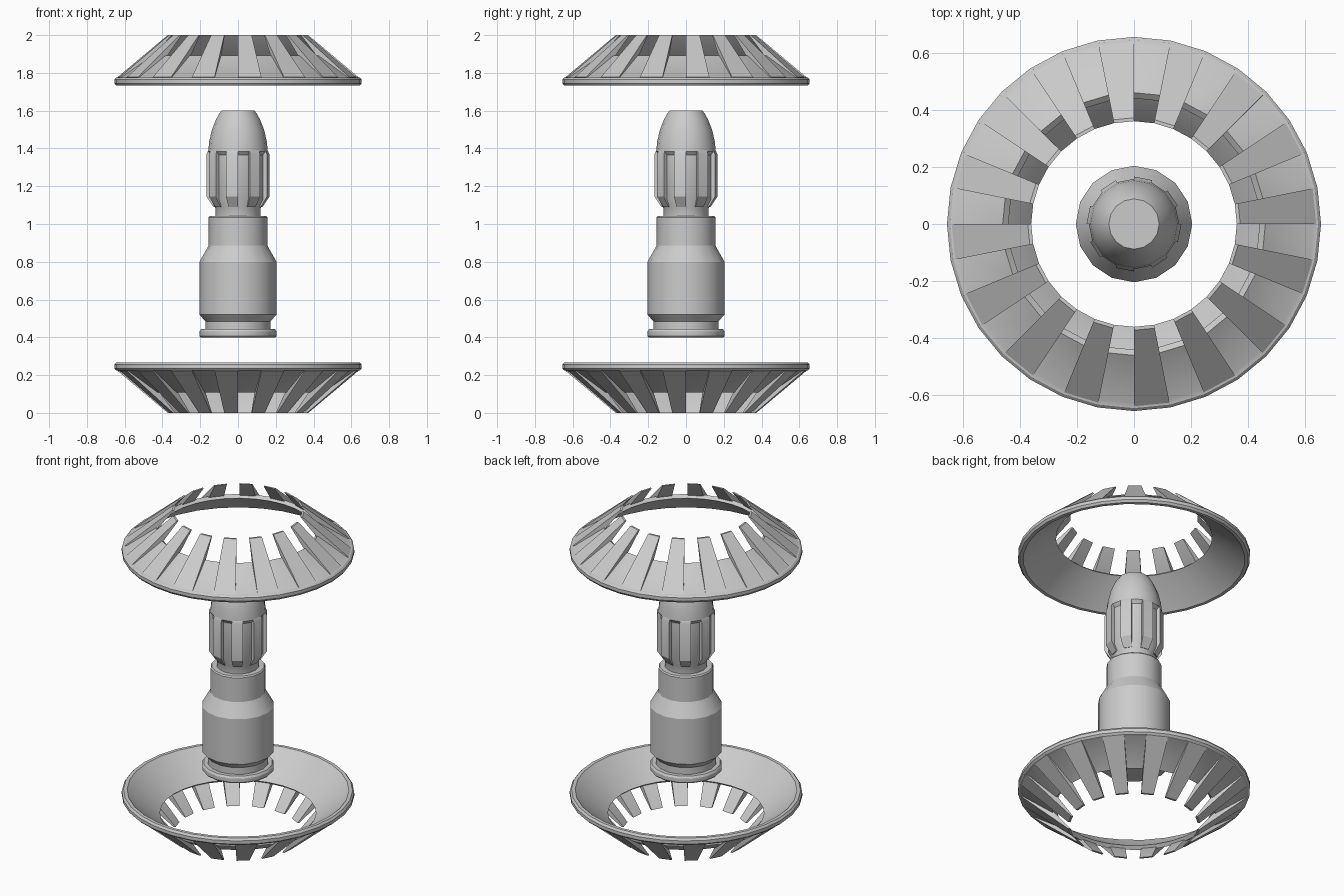
import bpy, bmesh
from math import sin, cos, radians, pi
from mathutils import Matrix

if "Cube" in bpy.data.objects:
    bpy.data.objects.remove(bpy.data.objects["Cube"])


def ring_point(r, z, deg):
    a = radians(deg)
    return (r * cos(a), r * sin(a), z)


def finish(name, bm, flip=False):
    if flip:  # turn over to the upper end of the model
        bm.transform(Matrix.Translation((0, 0, 2)) @ Matrix.Rotation(pi, 4, 'X'))
    bmesh.ops.remove_doubles(bm, verts=bm.verts, dist=1e-5)
    bmesh.ops.recalc_face_normals(bm, faces=bm.faces)
    mesh = bpy.data.meshes.new(name)
    bm.to_mesh(mesh)
    bm.free()
    obj = bpy.data.objects.new(name, mesh)
    bpy.context.collection.objects.link(obj)
    bpy.ops.object.select_all(action='DESELECT')
    obj.select_set(True)
    bpy.context.view_layer.objects.active = obj
    bpy.ops.object.shade_smooth_by_angle(angle=radians(28))


def lathe(name, profile, sides, closed, flip=False):
    """Revolve (r, z) points; open profiles get flat end caps."""
    bm = bmesh.new()
    rings = [[bm.verts.new(ring_point(r, z, 360 * i / sides)) for i in range(sides)]
             for r, z in profile]
    pairs = list(zip(rings, rings[1:]))
    if closed:
        pairs.append((rings[-1], rings[0]))
    else:
        bm.faces.new(rings[0])
        bm.faces.new(rings[-1])
    for lo, hi in pairs:
        for i in range(sides):
            j = (i + 1) % sides
            bm.faces.new((lo[i], lo[j], hi[j], hi[i]))
    finish(name, bm, flip)


def wedges(name, profile, count, start, width, flip=False):
    """Repeat a closed (r, z) section swept through a small angle."""
    bm = bmesh.new()
    n = len(profile)
    for k in range(count):
        a = start + 360 * k / count
        left, right = ([bm.verts.new(ring_point(r, z, d)) for r, z in profile]
                       for d in (a, a + width))
        bm.faces.new(left)
        bm.faces.new(right)
        for i in range(n):
            j = (i + 1) % n
            bm.faces.new((left[i], left[j], right[j], right[i]))
    finish(name, bm, flip)


# Lower and upper dishes: conical shell with rim, and sixteen tapered fins
shell = [(0.44, 0.125), (0.46, 0.108), (0.628, 0.222), (0.645, 0.225), (0.655, 0.235),
         (0.655, 0.255), (0.645, 0.268), (0.625, 0.268), (0.615, 0.258)]
fin = [(0.36, 0.0), (0.372, 0.0), (0.638, 0.223), (0.62, 0.23), (0.455, 0.115)]
for label, flip in (("lower", False), ("upper", True)):
    lathe(label + "_dish", shell, 32, True, flip)
    wedges(label + "_dish_fins", fin, 16, -11.25, 11.25, flip)

# Casing: flange, groove, body, shoulder and neck
lathe("casing", [(0.198, 0.40), (0.204, 0.407), (0.204, 0.430), (0.196, 0.443),
                 (0.172, 0.443), (0.172, 0.485), (0.204, 0.520), (0.204, 0.80),
                 (0.156, 0.885), (0.156, 1.035), (0.150, 1.043), (0.115, 1.043)],
      16, False)

# Slug: recessed core rising into a rounded nose with a flat tip
lathe("slug", [(0.12, 1.03), (0.12, 1.085), (0.143, 1.13), (0.143, 1.365),
               (0.158, 1.385), (0.152, 1.44), (0.138, 1.50), (0.118, 1.55),
               (0.100, 1.583), (0.088, 1.60)], 16, False)

# Ribs around the slug
wedges("slug_ribs", [(0.115, 1.095), (0.13, 1.09), (0.166, 1.145), (0.166, 1.37),
                     (0.157, 1.39), (0.13, 1.39)], 8, -22.5, 22.5)
